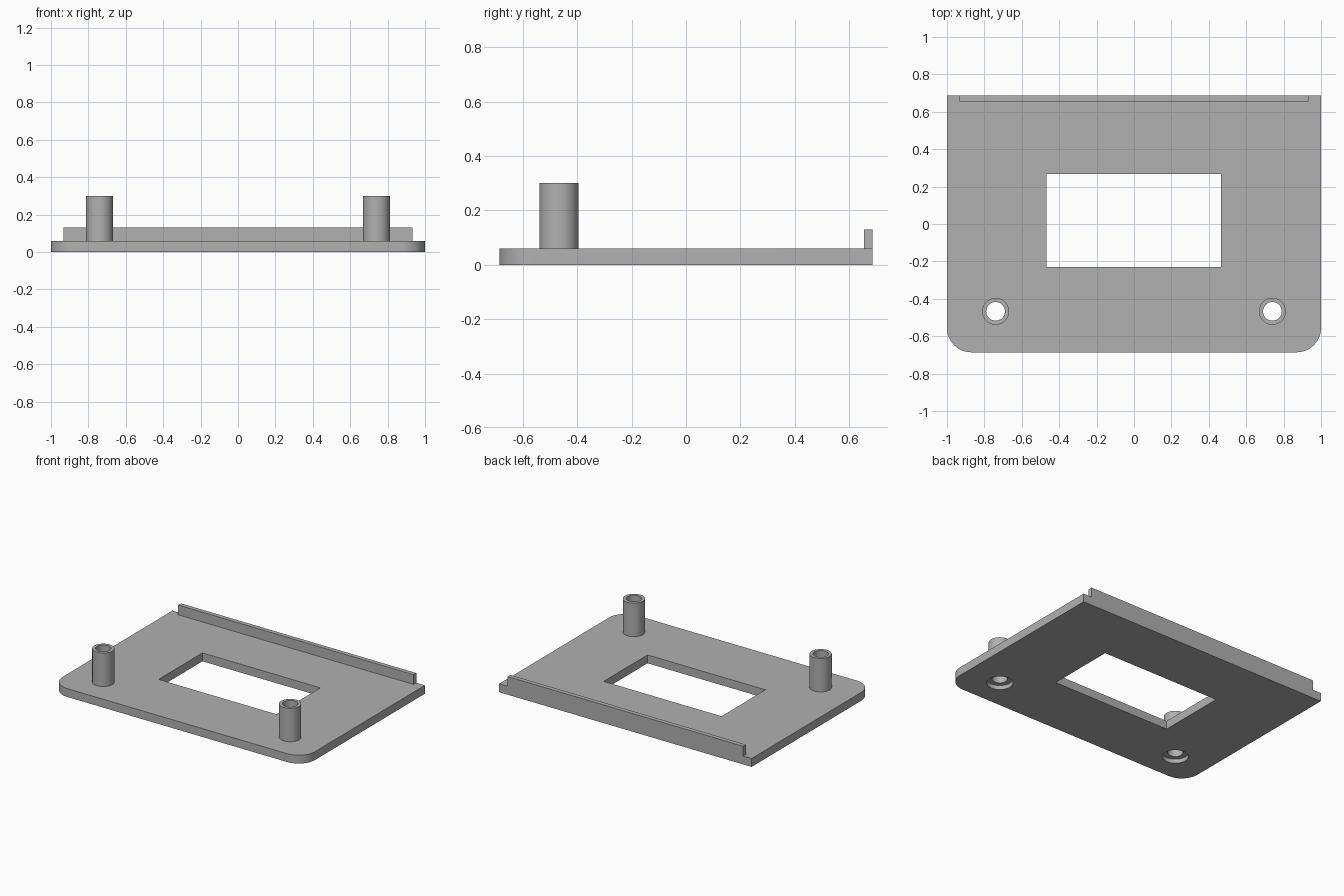
import bpy, bmesh
from math import radians
from mathutils import Matrix

old = bpy.data.objects.get("Cube")
if old:
    bpy.data.objects.remove(old, do_unlink=True)

# Sizes
HALF_Y, THICK = 0.686, 0.06
BOSS_X, BOSS_Y, BOSS_R, BORE_R, BOSS_TOP = 0.74, -0.467, 0.072, 0.05, 0.3
RECESS_R, RECESS_DEPTH = 0.085, 0.03

grey = bpy.data.materials.new("plain grey")
grey.use_nodes = True
colour = (0.44, 0.44, 0.44, 1)
grey.diffuse_color = colour
grey.node_tree.nodes["Principled BSDF"].inputs["Base Color"].default_value = colour


def finish(name, bm):
    bmesh.ops.recalc_face_normals(bm, faces=bm.faces)
    mesh = bpy.data.meshes.new(name)
    bm.to_mesh(mesh)
    bm.free()
    mesh.materials.append(grey)
    obj = bpy.data.objects.new(name, mesh)
    bpy.context.collection.objects.link(obj)
    return obj


def box_mesh(low, high):
    bm = bmesh.new()
    size = [b - a for a, b in zip(low, high)]
    mid = [(a + b) / 2 for a, b in zip(low, high)]
    matrix = Matrix.Translation(mid) @ Matrix.Diagonal((*size, 1))
    bmesh.ops.create_cube(bm, size=1, matrix=matrix)
    return bm


def cylinder(name, x, radius, bottom, top):
    bm = bmesh.new()
    bmesh.ops.create_cone(bm, cap_ends=True, segments=48, radius1=radius,
                          radius2=radius, depth=top - bottom,
                          matrix=Matrix.Translation((x, BOSS_Y, (bottom + top) / 2)))
    return finish(name, bm)


def cut(target, cutter):
    cutter.hide_render = True
    mod = target.modifiers.new("cut", 'BOOLEAN')
    mod.operation, mod.solver, mod.object = 'DIFFERENCE', 'EXACT', cutter
    bpy.context.view_layer.objects.active = target
    bpy.ops.object.modifier_apply(modifier=mod.name)
    bpy.data.objects.remove(cutter, do_unlink=True)


def smooth(obj):
    bpy.ops.object.select_all(action='DESELECT')
    obj.select_set(True)
    bpy.context.view_layer.objects.active = obj
    bpy.ops.object.shade_smooth_by_angle(angle=radians(30))


# Base plate with two rounded front corners
bm = box_mesh((-1, -HALF_Y, 0), (1, HALF_Y, THICK))
corners = [e for e in bm.edges if all(v.co.y < 0 for v in e.verts)
           and abs(e.verts[0].co.z - e.verts[1].co.z) > 0.01]
bmesh.ops.bevel(bm, geom=corners, offset=0.13, segments=12, profile=0.5,
                affect='EDGES')
plate = finish("base_plate", bm)

# Rectangular window
cut(plate, finish("window_cutter", box_mesh((-0.468, -0.23, -1), (0.466, 0.266, 1))))

# Hollow bosses, with a bore and a wider recess underneath
for side, x in (("left", BOSS_X), ("right", -BOSS_X)):
    cut(plate, cylinder("bore_cutter", x, BORE_R, -1, 1))
    cut(plate, cylinder("recess_cutter", x, RECESS_R, -1, RECESS_DEPTH))
    boss = cylinder(side + "_boss", x, BOSS_R, THICK, BOSS_TOP)
    cut(boss, cylinder("boss_cutter", x, BORE_R, -1, 1))
    smooth(boss)
smooth(plate)

# Raised lip along the back edge
finish("back_lip", box_mesh((-0.932, 0.655, THICK), (0.932, HALF_Y, 0.13)))
